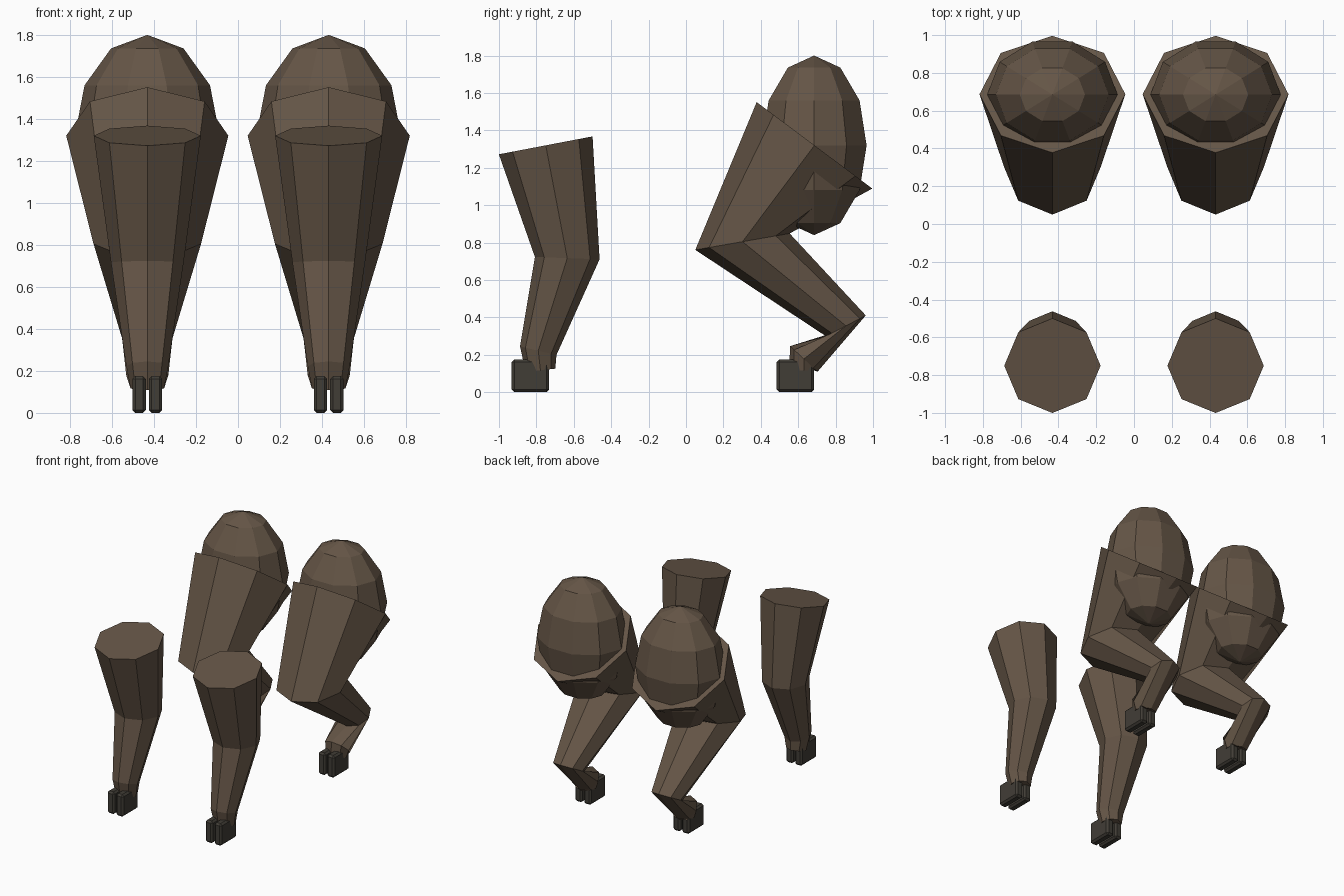
import bpy, bmesh, math
from mathutils import Vector, Matrix

if "Cube" in bpy.data.objects:
    bpy.data.objects.remove(bpy.data.objects["Cube"])


def material(name, colour):
    m = bpy.data.materials.new(name)
    m.diffuse_color = (*colour, 1)
    m.use_nodes = True
    m.node_tree.nodes["Principled BSDF"].inputs["Base Color"].default_value = m.diffuse_color
    return m


FUR = material("brown_fur", (0.13, 0.092, 0.062))
HOOF = material("dark_hoof", (0.053, 0.047, 0.037))
LEG_X = 0.432


def finish(bm, name, mat):
    bmesh.ops.recalc_face_normals(bm, faces=bm.faces)
    me = bpy.data.meshes.new(name)
    bm.to_mesh(me)
    bm.free()
    me.materials.append(mat)
    ob = bpy.data.objects.new(name, me)
    bpy.context.collection.objects.link(ob)
    return ob


def leg(name, x, path, sides=8):
    """Tapered tube through (y, z, radius) joints, rings square to the path."""
    bm = bmesh.new()
    pts = [Vector((x, y, z)) for y, z, r in path]
    rings = []
    for i, p in enumerate(pts):
        t = (pts[min(i + 1, len(pts) - 1)] - pts[max(i - 1, 0)]).normalized()
        side = Vector((1, 0, 0))
        back = side.cross(t)
        r = path[i][2]
        rings.append([bm.verts.new(p + r * (math.cos(a) * side + math.sin(a) * back))
                      for a in (math.tau * k / sides for k in range(sides))])
    for a, b in zip(rings, rings[1:]):
        for k in range(sides):
            n = (k + 1) % sides
            bm.faces.new((a[k], a[n], b[n], b[k]))
    bm.faces.new(rings[0])
    bm.faces.new(rings[-1])
    return finish(bm, name, FUR)


def haunch(name, x):
    bm = bmesh.new()
    bmesh.ops.create_uvsphere(bm, u_segments=10, v_segments=6, radius=1)
    # put a ridge on the front and back
    bmesh.ops.rotate(bm, verts=bm.verts, matrix=Matrix.Rotation(math.pi / 2, 3, 'Z'))
    bmesh.ops.scale(bm, verts=bm.verts, vec=(0.345, 0.295, 0.48))
    bmesh.ops.translate(bm, verts=bm.verts, vec=(x, 0.685, 1.32))
    return finish(bm, name, FUR)


def toe(name, x, y):
    bm = bmesh.new()
    bmesh.ops.create_cube(bm, size=1)
    bmesh.ops.scale(bm, verts=bm.verts, vec=(0.064, 0.2, 0.176))
    bmesh.ops.translate(bm, verts=bm.verts, vec=(x, y, 0.088))
    bmesh.ops.bevel(bm, geom=bm.edges[:], offset=0.014, segments=1, affect='EDGES')
    return finish(bm, name, HOOF)


# joints from top to bottom: (y, z, radius)
front_path = [(-0.75, 1.32, 0.255), (-0.635, 0.717, 0.173),
              (-0.79, 0.222, 0.1), (-0.778, 0.117, 0.08)]
hind_path = [(0.687, 1.32, 0.386), (0.302, 0.805, 0.256), (0.855, 0.355, 0.12),
             (0.63, 0.178, 0.1), (0.63, 0.117, 0.08)]

for s, label in ((-1, "left"), (1, "right")):
    x = s * LEG_X
    leg(f"front_leg_{label}", x, front_path)
    leg(f"hind_leg_{label}", x, hind_path)
    haunch(f"haunch_{label}", x)
    # cloven hooves: two toes per foot
    for end, y in (("front", -0.832), ("hind", 0.585)):
        for d, part in ((-0.039, "a"), (0.039, "b")):
            toe(f"{end}_hoof_{label}_{part}", x + d, y)
